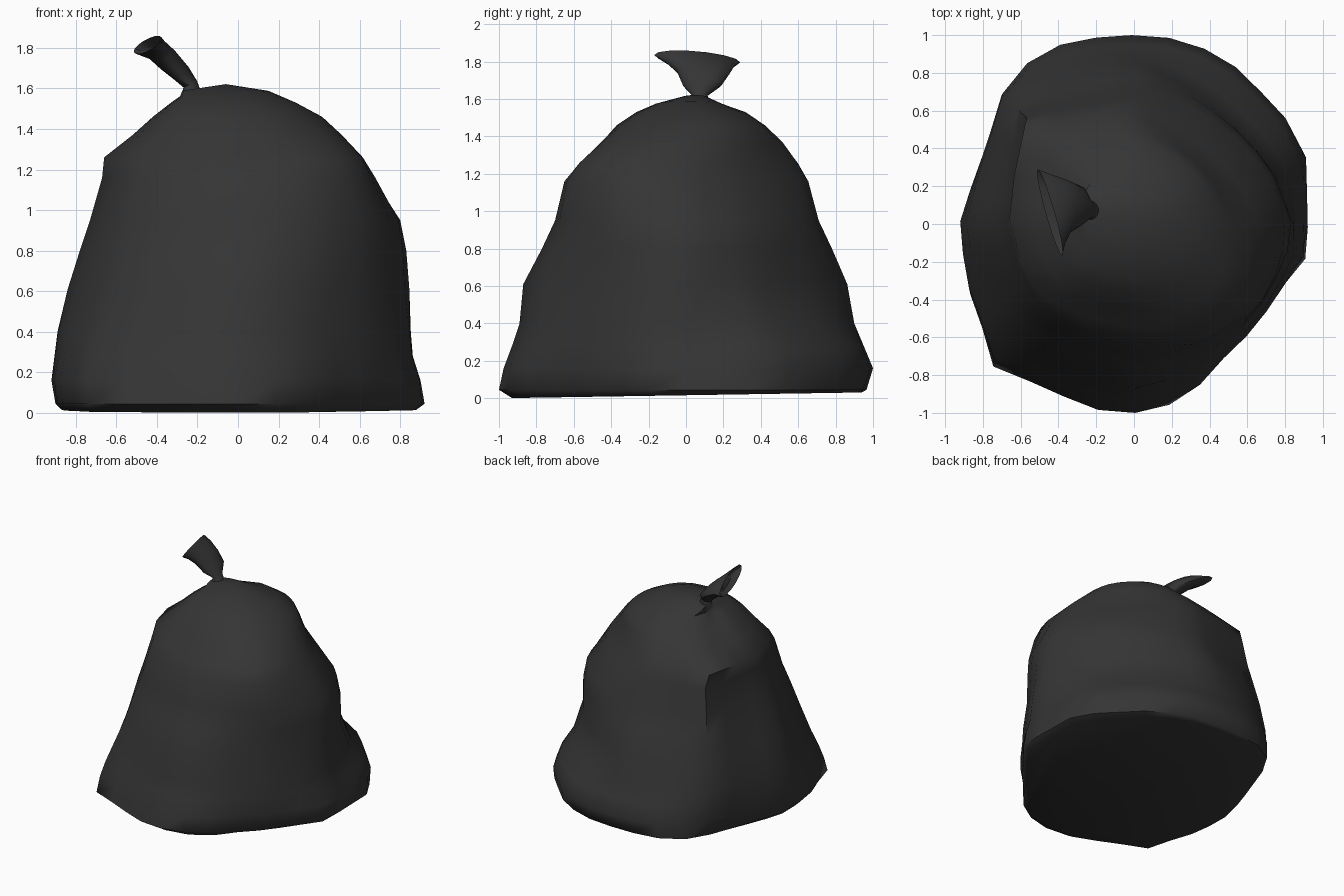
import bpy, bmesh
from math import sin, cos, pi, radians
from mathutils import Vector

if "Cube" in bpy.data.objects:
    bpy.data.objects.remove(bpy.data.objects["Cube"])

SIDES = 32
mat = bpy.data.materials.new("black_plastic")
mat.diffuse_color = (0.035, 0.035, 0.035, 1)
mat.use_nodes = True
mat.node_tree.nodes["Principled BSDF"].inputs["Base Color"].default_value = mat.diffuse_color


def skin(name, rings, cap_start=False, cap_end=False):
    """Join rings of equal point count into a tube."""
    bm = bmesh.new()
    loops = [[bm.verts.new(p) for p in ring] for ring in rings]
    for a, b in zip(loops, loops[1:]):
        n = len(a)
        for i in range(n):
            j = (i + 1) % n
            bm.faces.new((a[i], a[j], b[j], b[i]))
    if cap_start:
        bm.faces.new(loops[0][::-1])
    if cap_end:
        bm.faces.new(loops[-1])
    bmesh.ops.recalc_face_normals(bm, faces=bm.faces)
    me = bpy.data.meshes.new(name)
    bm.to_mesh(me)
    bm.free()
    ob = bpy.data.objects.new(name, me)
    bpy.context.collection.objects.link(ob)
    me.materials.append(mat)
    bpy.ops.object.select_all(action='DESELECT')
    ob.select_set(True)
    bpy.context.view_layer.objects.active = ob
    bpy.ops.object.shade_smooth_by_angle(angle=radians(55))
    return ob


def resample(points):
    """Points of a closed outline at even angles around the origin."""
    out = []
    for k in range(SIDES):
        d = Vector((cos(2 * pi * k / SIDES), sin(2 * pi * k / SIDES)))
        for p, q in zip(points, points[1:] + points[:1]):
            p, q = Vector(p), Vector(q)
            e = q - p
            den = d.x * e.y - d.y * e.x
            if abs(den) < 1e-9:
                continue
            r = (p.x * e.y - p.y * e.x) / den
            s = (p.x * d.y - p.y * d.x) / den
            if r > 0 and -1e-6 <= s <= 1 + 1e-6:
                out.append(d * r)
                break
    return out


# Outlines: the slumped foot and the rounder shoulder
foot = resample([(.92, -.17), (.9, .4), (.83, .52), (.52, .84), (.28, .97), (0, 1),
                 (-.31, .99), (-.51, .92), (-.64, .78), (-.7, .6), (-.85, .2), (-.92, -.05),
                 (-.86, -.44), (-.78, -.6), (-.75, -.75), (-.46, -.87), (-.24, -.98),
                 (0, -1), (.17, -.98), (.35, -.88), (.47, -.73), (.64, -.56)])
shoulder = resample([(.65, .05), (.59, .3), (.43, .5), (.2, .63), (-.1, .66), (-.35, .63),
                     (-.58, .59), (-.64, .28), (-.66, 0), (-.62, -.3), (-.5, -.5),
                     (-.28, -.62), (0, -.66), (.28, -.58), (.5, -.4), (.61, -.18)])


def bag_ring(z, x0, x1, y0, y1, reach=None, tilt=0):
    """One level: fitted to its x/y range, then to its reach along the diagonals."""
    t = min(1, max(0, (z - .1) / 1.0)) ** .7
    pts = [a.lerp(b * 1.45, t) for a, b in zip(foot, shoulder)]
    xs, ys = [p.x for p in pts], [p.y for p in pts]
    fx = lambda v: x0 + (v - min(xs)) / (max(xs) - min(xs)) * (x1 - x0)
    fy = lambda v: y0 + (v - min(ys)) / (max(ys) - min(ys)) * (y1 - y0)
    pts = [Vector((fx(p.x), fy(p.y))) for p in pts]
    for k, goal in enumerate(reach or ()):
        a = pi / 4 + k * pi / 2
        d = Vector((cos(a), sin(a)))
        delta = goal - max(p.dot(d) for p in pts)
        for i, p in enumerate(pts):
            da = 2 * pi * i / SIDES - a
            if cos(da) > .7:
                p += d * delta * max(0, cos(2 * da)) ** .8
    return [Vector((p.x, p.y, z + tilt * (p.x - (x0 + x1) / 2))) for p in pts]


# Bag body: height, x range, y range, reach along ++ -+ -- +-, tilt
body = [(.01, -.87, .88, -.93, .94, (.90, .96, 1.0, .81)),
        (.045, -.90, .92, -1, .965, (.95, 1.0, 1.06, .84)),
        (.16, -.92, .90, -.975, 1, (.97, 1.0, 1.03, .85)),
        (.28, -.905, .862, -.93, .95, (.93, .98, .985, .83)),
        (.40, -.89, .852, -.89, .90, (.82, .97, .93, .82)),
        (.61, -.84, .845, -.87, .865, (.74, .93, .85, .79)),
        (.80, -.78, .83, -.77, .785, (.735, .88, .78, .78)),
        (.95, -.73, .80, -.70, .715, (.705, .84, .72, .77)),
        (1.16, -.67, .665, -.65, .66, (.56, .80, .66, .74)),
        (1.26, -.66, .585, -.545, .60, (.50, .78, .61, .69)),
        (1.37, -.52, .50, -.45, .52, (.46, .62, .50, .54)),
        (1.46, -.42, .415, -.37, .425, (.42, .46, .42, .41)),
        (1.53, -.33, .285, -.265, .32, (.30, .32, .33, .28)),
        (1.575, -.285, .15, -.16, .19, None, .06),
        (1.605, -.275, -.06, -.03, .12, None, .15)]
rings = [bag_ring(*r) for r in body]
# the underside rises slightly toward the back
for v in rings[0]:
    v.z = .001 + .016 * (v.y + .93)
skin("bag_body", rings, cap_start=True, cap_end=True)

# Tied neck flaring into a flattened, open tail: centre, half width, half thickness
tail = [((-.23, .07, 1.57), (0, .06, 0), (.05, 0, .01)),
        ((-.235, .075, 1.62), (0, .04, 0), (.035, 0, .015)),
        ((-.28, .09, 1.675), (.01, .105, .005), (.035, 0, .03)),
        ((-.345, .09, 1.74), (0, .14, -.01), (.035, 0, .045)),
        ((-.40, .075, 1.79), (-.03, .185, -.012), (.025, 0, .045)),
        ((-.445, .06, 1.815), (-.065, .23, -.02), (.024, 0, .04))]
rings = []
for c, w, t in tail:
    c, w, t = Vector(c), Vector(w), Vector(t)
    rings.append([c + w * cos(2 * pi * k / 14) + t * sin(2 * pi * k / 14) for k in range(14)])
# recessed inside of the mouth
rings.append([p.lerp(Vector((-.34, .075, 1.745)), .45) for p in rings[-1]])
skin("tied_tail", rings, cap_end=True)
